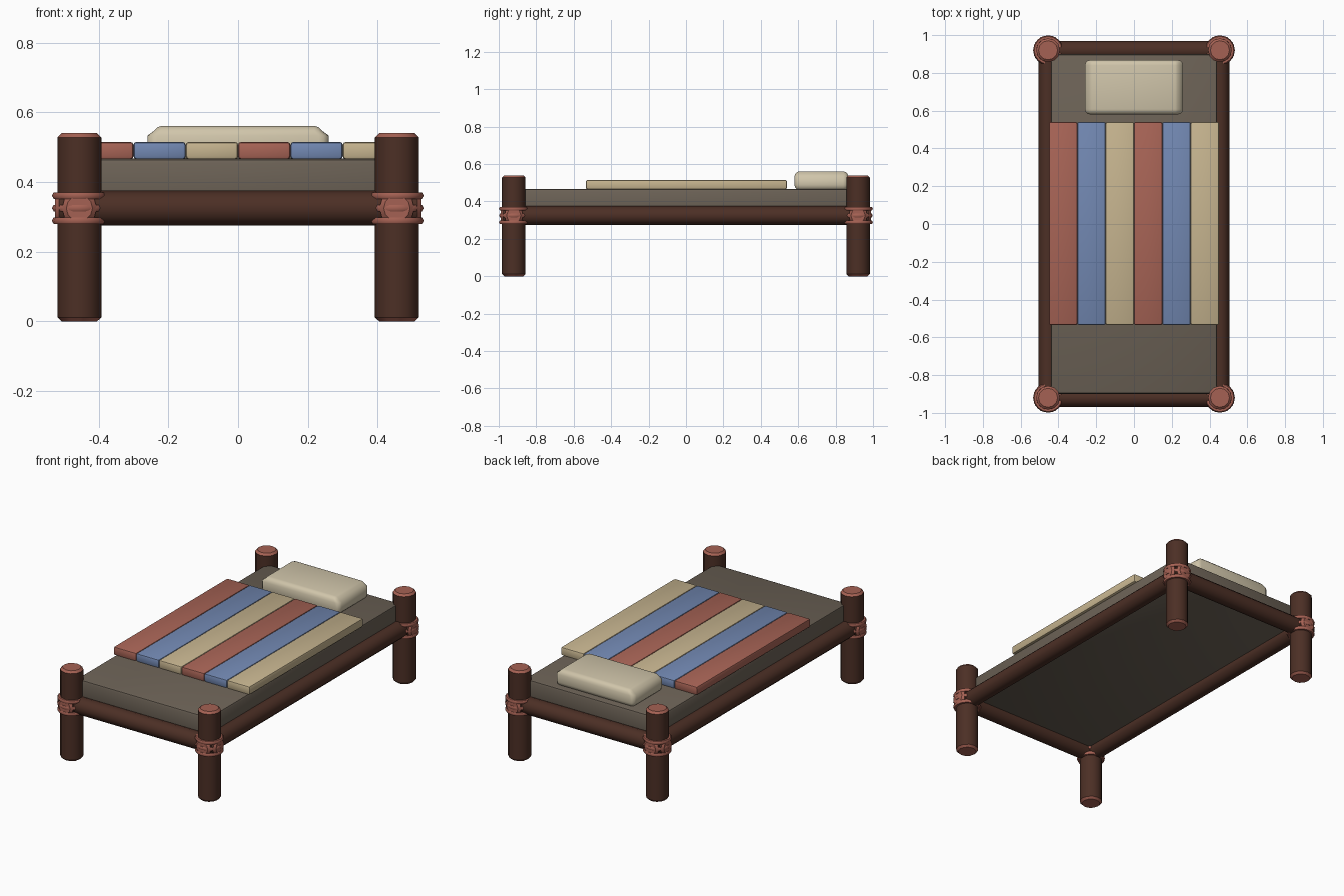
import bpy, math
from mathutils import Vector

cube = bpy.data.objects.get("Cube")
if cube:
    bpy.data.objects.remove(cube, do_unlink=True)


def srgb(*rgb):
    return tuple((c / 255 / 12.92) if c < 11 else ((c / 255 + 0.055) / 1.055) ** 2.4 for c in rgb) + (1,)


def material(name, *rgb):
    m = bpy.data.materials.new(name)
    m.use_nodes = True
    m.diffuse_color = srgb(*rgb)
    bsdf = m.node_tree.nodes["Principled BSDF"]
    bsdf.inputs["Base Color"].default_value = m.diffuse_color
    bsdf.inputs["Roughness"].default_value = 0.8
    return m


bark = material("dark bark", 76, 47, 37)
cut_wood = material("reddish cut wood", 165, 97, 83)
grey = material("mattress grey", 108, 98, 86)
cream = material("pillow cream", 208, 197, 170)
red = material("blanket red", 168, 100, 86)
blue = material("blanket blue", 114, 136, 178)
tan = material("blanket tan", 198, 180, 143)


def finish(name, *mats, angle=35):
    ob = bpy.context.object
    ob.name = name
    for m in mats:
        ob.data.materials.append(m)
    bpy.ops.object.shade_smooth_by_angle(angle=math.radians(angle))
    return ob


def log(name, a, b, radius, bevel=0.012):
    """Round log between two points with chamfered, coloured ends."""
    a, b = Vector(a), Vector(b)
    half = (b - a).length / 2
    bpy.ops.mesh.primitive_cylinder_add(vertices=12, radius=radius, depth=2 * half, location=(a + b) / 2)
    ob = bpy.context.object
    ob.rotation_euler = (b - a).to_track_quat("Z", "Y").to_euler()
    mod = ob.modifiers.new("chamfer", "BEVEL")
    mod.width, mod.segments = bevel, 1
    mod.limit_method, mod.angle_limit = "ANGLE", math.radians(60)
    bpy.ops.object.modifier_apply(modifier="chamfer")
    finish(name, bark, cut_wood)
    for p in ob.data.polygons:
        p.material_index = int(abs(p.normal.z) > 0.3)


def soft_box(name, lo, hi, bevel, segments, mat):
    """Box between two corners with rounded edges."""
    lo, hi = Vector(lo), Vector(hi)
    bpy.ops.mesh.primitive_cube_add(size=1, location=(lo + hi) / 2)
    ob = bpy.context.object
    ob.scale = hi - lo
    bpy.ops.object.transform_apply(location=False, rotation=False, scale=True)
    mod = ob.modifiers.new("rounding", "BEVEL")
    mod.width, mod.segments = bevel, segments
    bpy.ops.object.modifier_apply(modifier="rounding")
    return finish(name, mat)


# Posts with rope lashings
px, py, rail_z = 0.455, 0.92, 0.325
for sx, side in ((-1, "right"), (1, "left")):
    for sy, end in ((-1, "front"), (1, "back")):
        x, y = sx * px, sy * py
        log(f"{end}_{side}_post", (x, y, 0), (x, y, 0.54), 0.063)
        for i in (-1, 0, 1):
            bpy.ops.mesh.primitive_torus_add(major_segments=16, minor_segments=6, major_radius=0.068,
                                             minor_radius=0.011, location=(x, y, rail_z + i * 0.036))
            finish(f"{end}_{side}_lashing", cut_wood, angle=60)

# Rails
for s, side, end in ((-1, "right", "front"), (1, "left", "back")):
    log(f"{side}_rail", (s * px, -py - 0.07, rail_z), (s * px, py + 0.07, rail_z), 0.05)
    log(f"{end}_rail", (-px - 0.07, s * py, rail_z), (px + 0.07, s * py, rail_z), 0.05)

# Mattress
soft_box("mattress", (-0.44, -0.9, 0.33), (0.44, 0.9, 0.467), 0.014, 2, grey)

# Striped blanket
for i, mat in enumerate((red, blue, tan) * 2):
    x = -0.45 + i * 0.15
    soft_box(f"blanket_stripe_{i + 1}", (x, -0.535, 0.465), (x + 0.15, 0.54, 0.515), 0.009, 2, mat)

# Pillow, narrower along its upper face
pillow = soft_box("pillow", (-0.26, 0.58, 0.46), (0.26, 0.868, 0.561), 0.028, 3, cream)
for v in pillow.data.vertices:
    if v.co.z > 0.03:
        v.co.x *= 0.94
